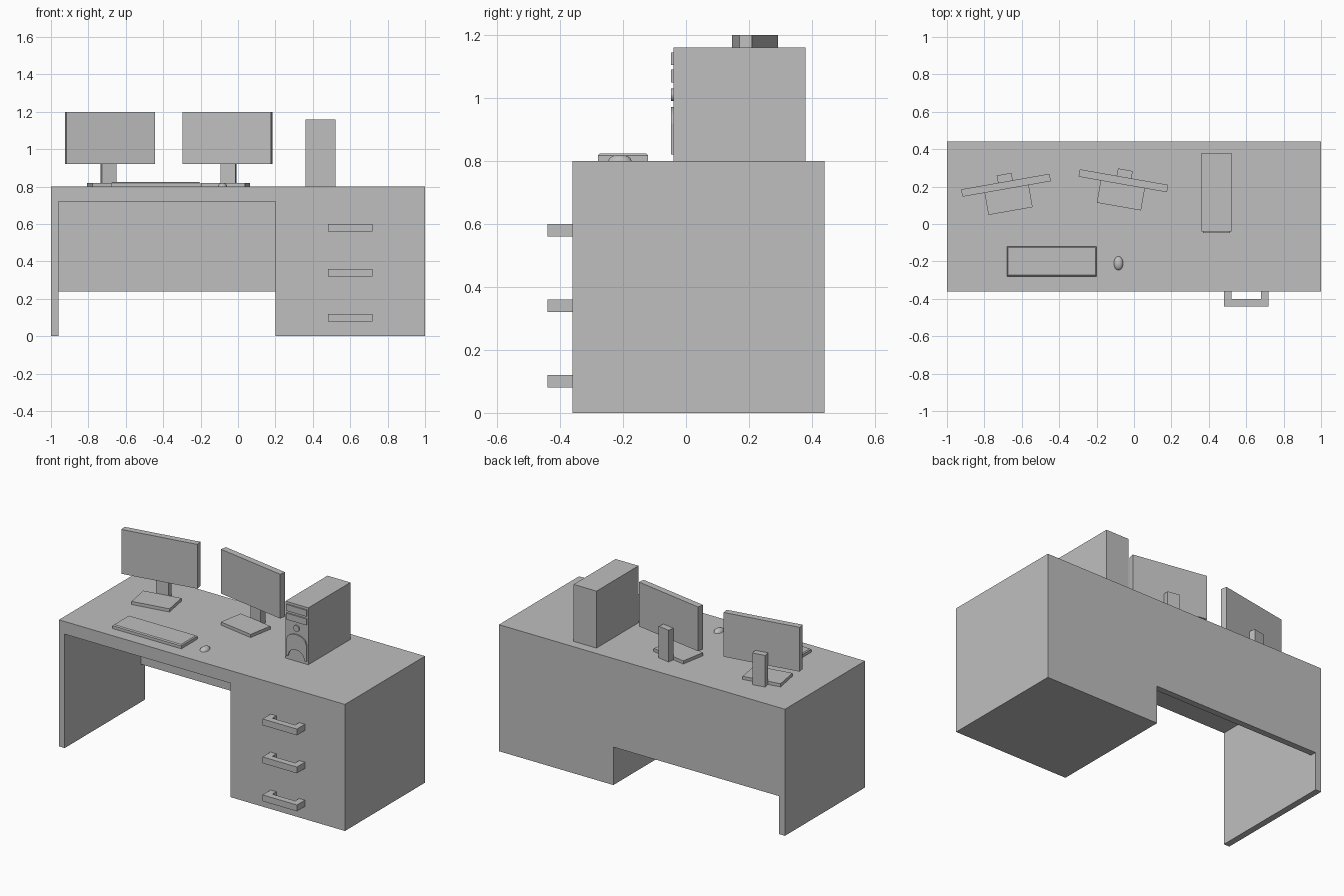
import bpy, bmesh, math
from mathutils import Matrix, Vector

if "Cube" in bpy.data.objects:
    bpy.data.objects.remove(bpy.data.objects["Cube"])

grey = bpy.data.materials.new("plain_grey")
grey.diffuse_color = (0.52, 0.52, 0.52, 1)
grey.use_nodes = True
grey.node_tree.nodes["Principled BSDF"].inputs["Base Color"].default_value = grey.diffuse_color


def finish(name, bm, matrix=None):
    if matrix:
        bm.transform(matrix)
    bmesh.ops.recalc_face_normals(bm, faces=bm.faces)
    mesh = bpy.data.meshes.new(name)
    bm.to_mesh(mesh)
    bm.free()
    mesh.materials.append(grey)
    obj = bpy.data.objects.new(name, mesh)
    bpy.context.collection.objects.link(obj)
    return obj


def box(name, x, y, z, matrix=None, chamfer=0):
    bm = bmesh.new()
    bmesh.ops.create_cube(bm, size=1)
    for v in bm.verts:
        v.co = Vector([r[0] if c < 0 else r[1] for r, c in zip((x, y, z), v.co)])
    if chamfer:
        top = [e for e in bm.edges if all(v.co.z > z[1] - 1e-5 for v in e.verts)]
        bmesh.ops.bevel(bm, geom=top, offset=chamfer, segments=1, affect='EDGES')
    return finish(name, bm, matrix)


def prism(name, points, start, end, flat=False):
    """Extrude an x-z outline along y, or an x-y outline along z when flat."""
    place = (lambda a, b: (a, b, start)) if flat else (lambda a, b: (a, start, b))
    bm = bmesh.new()
    face = bm.faces.new([bm.verts.new(place(a, b)) for a, b in points])
    out = bmesh.ops.extrude_face_region(bm, geom=[face])
    move = (0, 0, end - start) if flat else (0, end - start, 0)
    bmesh.ops.translate(bm, vec=move,
                        verts=[g for g in out["geom"] if isinstance(g, bmesh.types.BMVert)])
    return finish(name, bm)


# Desk: top, left panel and drawer block in one outline, plus the back panel
prism("desk_body", [(-1, 0), (-.96, 0), (-.96, .72), (.2, .72),
                    (.2, 0), (1, 0), (1, .8), (-1, .8)], -.36, .44)
box("desk_back_panel", (-.96, .2), (.40, .44), (.24, .72))

# Drawer handles
for i, z in enumerate((.08, .32, .56)):
    prism(f"drawer_handle_{i + 1}",
          [(.48, -.36), (.48, -.44), (.72, -.44), (.72, -.36),
           (.68, -.36), (.68, -.40), (.52, -.40), (.52, -.36)], z, z + .04, flat=True)

# Two monitors turned toward the seat
for side, x, y, turn in (("left", -.674, .148, 10), ("right", -.067, .172, -10)):
    m = Matrix.Translation((x, y, 0)) @ Matrix.Rotation(math.radians(turn), 4, 'Z')
    box(f"{side}_monitor_base", (-.12, .12), (-.08, .08), (.8, .82), m)
    box(f"{side}_monitor_column", (-.04, .04), (.08, .12), (.8, 1.0), m)
    box(f"{side}_monitor_screen", (-.24, .24), (.04, .08), (.92, 1.2), m)

# Computer tower with front details
box("tower_case", (.36, .52), (-.04, .38), (.8, 1.16))
for i, z in enumerate((1.05, 1.105)):
    box(f"tower_drive_bay_{i + 1}", (.368, .512), (-.048, -.04), (z, z + .04))
ring = [(.44 + .02 * math.cos(a), 1.01 + .02 * math.sin(a))
        for a in (math.tau * k / 24 for k in range(24))]
prism("tower_power_button", ring, -.048, -.04)
steps = [k / 12 * 2 - 1 for k in range(13)]
outer = [(.44 + .072 * t, .92 + .052 * math.sqrt(max(0, 1 - t * t))) for t in steps]
inner = [(.44 - .06 * t, .82 + .055 * math.sqrt(max(0, 1 - t * t))) for t in steps]
prism("tower_arch_panel", [(.368, .82)] + outer + [(.512, .82)] + inner, -.048, -.04)

# Keyboard
box("keyboard", (-.68, -.20), (-.28, -.12), (.8, .824), chamfer=.006)

# Mouse: upper half of a flattened ball
bm = bmesh.new()
bmesh.ops.create_uvsphere(bm, u_segments=24, v_segments=12, radius=1)
bmesh.ops.bisect_plane(bm, geom=bm.verts[:] + bm.edges[:] + bm.faces[:],
                       plane_co=(0, 0, 0), plane_no=(0, 0, 1), clear_inner=True)
mouse = finish("mouse", bm, Matrix.Translation((-.083, -.21, .8))
               @ Matrix.Diagonal((.025, .037, .02, 1)))
for p in mouse.data.polygons:
    p.use_smooth = True
